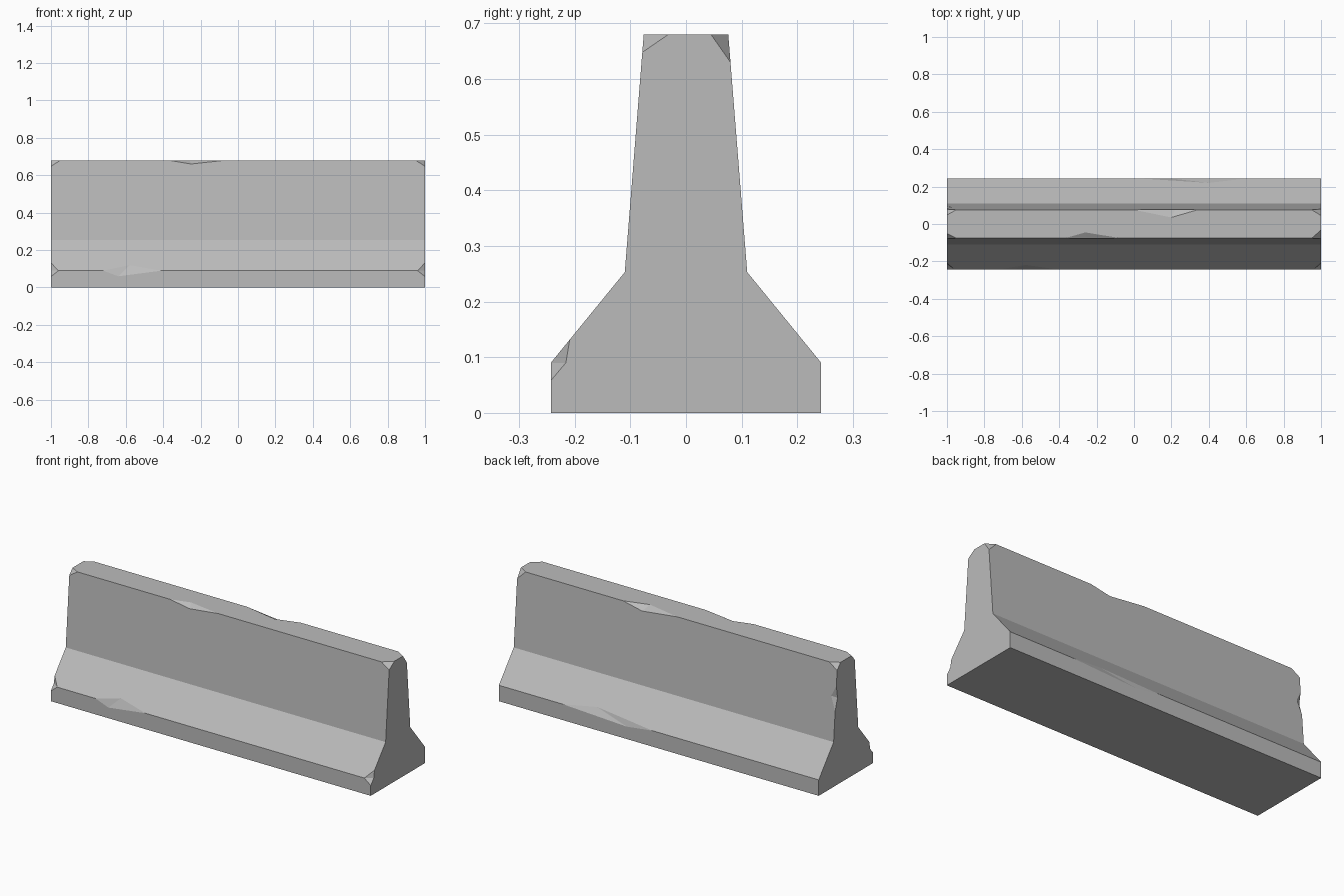
import bpy, bmesh
from mathutils import Vector

cube = bpy.data.objects.get("Cube")
if cube:
    bpy.data.objects.remove(cube, do_unlink=True)

concrete = bpy.data.materials.new("grey_concrete")
concrete.use_nodes = True
GREY = (0.5, 0.5, 0.5, 1)
concrete.diffuse_color = GREY
concrete.node_tree.nodes["Principled BSDF"].inputs["Base Color"].default_value = GREY

# Half profile of the barrier, from foot to top
FOOT, WAIST, TOP = (0.243, 0.09), (0.11, 0.253), (0.076, 0.68)
half = [(FOOT[0], 0), FOOT, WAIST, TOP]


def make_object(name, bm):
    bmesh.ops.recalc_face_normals(bm, faces=bm.faces)
    mesh = bpy.data.meshes.new(name)
    bm.to_mesh(mesh)
    bm.free()
    mesh.materials.append(concrete)
    obj = bpy.data.objects.new(name, mesh)
    bpy.context.collection.objects.link(obj)
    return obj


# Barrier body: mirrored profile swept along x
bm = bmesh.new()
outline = half + [(-y, z) for y, z in reversed(half)]
end = bm.faces.new([bm.verts.new((-1, y, z)) for y, z in outline])
sweep = bmesh.ops.extrude_face_region(bm, geom=[end])
moved = [v for v in sweep["geom"] if isinstance(v, bmesh.types.BMVert)]
bmesh.ops.translate(bm, verts=moved, vec=(2, 0, 0))
barrier = make_object("concrete_barrier", bm)


def chip(p1, p2, s, t, corner):
    """Break off the material outside the two planes that meet along s-t."""
    p1, p2, s, t, corner = map(Vector, (p1, p2, s, t, corner))
    mid = (s + t) / 2
    grow = 0.4
    points = [p + (p - mid) * grow for p in (p1, p2, s, t)]
    points.append(corner + (corner - mid) * grow)
    bm = bmesh.new()
    for p in points:
        bm.verts.new(p)
    hull = bmesh.ops.convex_hull(bm, input=bm.verts)
    loose = [v for v in bm.verts if not v.link_faces]
    bmesh.ops.delete(bm, geom=loose, context="VERTS")
    cutter = make_object("chip_cutter", bm)
    cut = barrier.modifiers.new("chip", "BOOLEAN")
    cut.operation = "DIFFERENCE"
    cut.solver = "EXACT"
    cut.object = cutter
    cutter.hide_render = True
    cutter.hide_set(True)
    cutters.append(cutter)


cutters = []
ty, tz = TOP
fy, fz = FOOT

# Broken top corners: end sign, side sign, drop, inset
for ex, sy, drop, inset in [(1, -1, 0.032, 0.044), (1, 1, 0.05, 0.031),
                            (-1, -1, 0.032, 0.026), (-1, 1, 0.035, 0.028)]:
    a = Vector((ex, sy * (ty + drop * 0.08), tz - drop))
    b = Vector((ex, sy * (ty - inset), tz))
    c = (ex * 0.95, sy * ty, tz)
    chip(a, b, (a + b) / 2, c, (ex, sy * ty, tz))

# Broken foot corners at the front
for ex in (-1, 1):
    chip((ex, -fy, 0.058), (ex, -0.209, 0.131), (ex, -0.216, fz),
         (ex * 0.96, -fy, fz), (ex, -fy, fz))

# Chips along the long edges and one end edge
chip((-0.37, -ty, tz), (-0.07, -ty, tz), (-0.25, -0.078, 0.66),
     (-0.26, -0.045, tz), (-0.25, -ty, tz))
chip((0.34, ty, tz), (0, ty, tz), (0.22, 0.078, 0.655),
     (0.2, 0.035, tz), (0.2, ty, tz))
chip((-0.72, -fy, fz), (-0.41, -fy, fz), (-0.64, -fy, 0.06),
     (-0.58, -0.219, 0.119), (-0.6, -fy, fz))
chip((0.6, fy, fz), (0.04, fy, fz), (0.2, fy, 0.07),
     (0.4, 0.22, 0.118), (0.3, fy, fz))
chip((-1, 0.0855, 0.56), (-1, 0.097, 0.42), (-1, 0.075, 0.49),
     (-0.97, 0.091, 0.5), (-1, 0.091, 0.49))

# Apply the chips and drop the cutters
deps = bpy.context.evaluated_depsgraph_get()
result = bpy.data.meshes.new_from_object(barrier.evaluated_get(deps))
barrier.modifiers.clear()
barrier.data = result
for cutter in cutters:
    bpy.data.objects.remove(cutter, do_unlink=True)
for face in barrier.data.polygons:
    face.use_smooth = False
